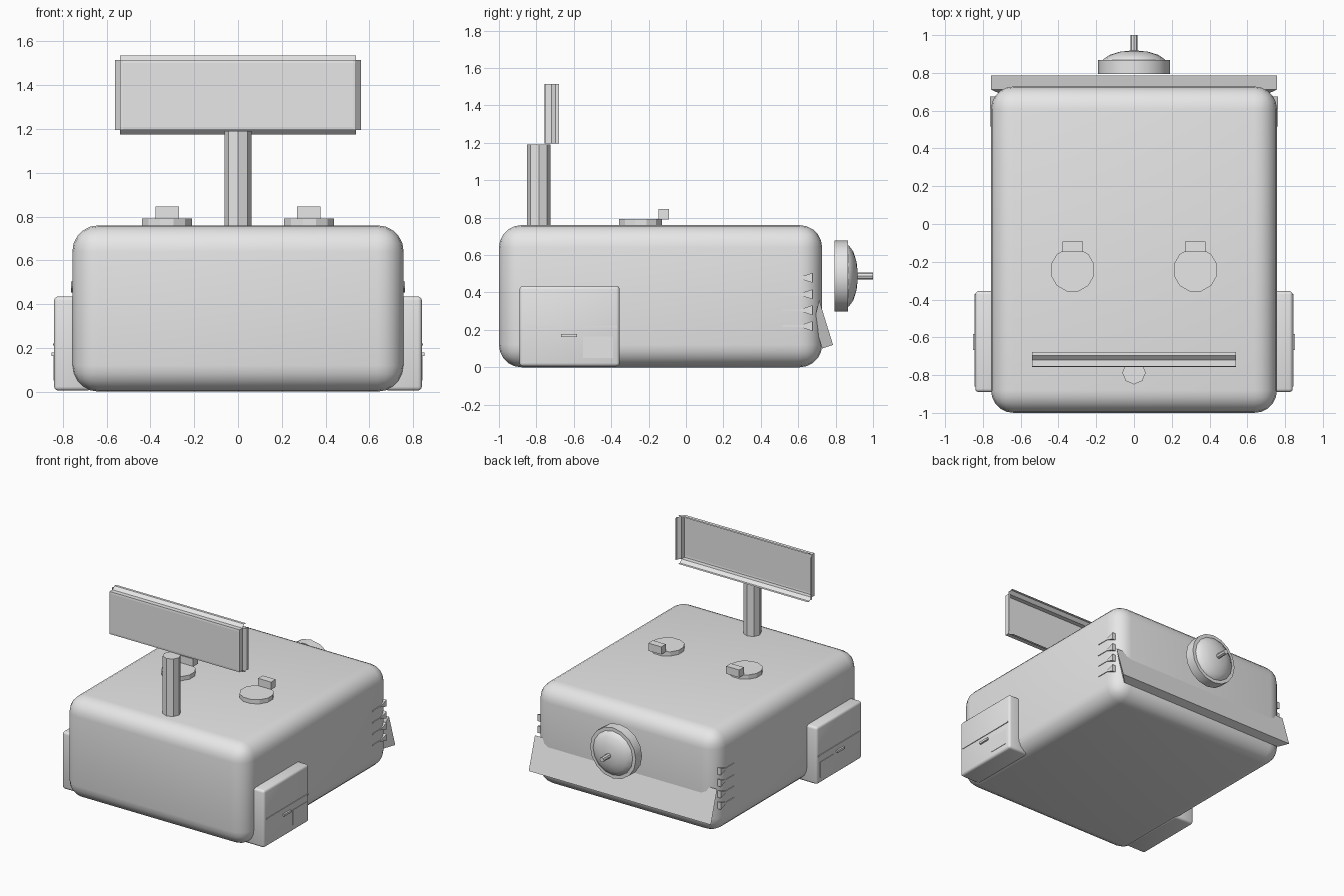
import bpy, bmesh, math
from mathutils import Matrix, Vector

if "Cube" in bpy.data.objects:
    bpy.data.objects.remove(bpy.data.objects["Cube"])

grey = bpy.data.materials.new("plain_grey")
grey.diffuse_color = (0.8, 0.8, 0.8, 1)
grey.use_nodes = True
grey.node_tree.nodes["Principled BSDF"].inputs["Base Color"].default_value = grey.diffuse_color


def finish(name, bm, smooth=False, closed=True):
    if closed:
        bmesh.ops.recalc_face_normals(bm, faces=bm.faces[:])
    me = bpy.data.meshes.new(name)
    bm.to_mesh(me)
    bm.free()
    ob = bpy.data.objects.new(name, me)
    bpy.context.collection.objects.link(ob)
    me.materials.append(grey)
    if smooth:
        bpy.context.view_layer.objects.active = ob
        ob.select_set(True)
        bpy.ops.object.shade_smooth_by_angle(angle=math.radians(35))
        ob.select_set(False)
    return ob


def box(name, lo, hi, bevel=0, segments=1):
    """Box between two corners, with optional rounded edges."""
    lo, hi = Vector(lo), Vector(hi)
    lo, hi = (Vector(map(min, lo, hi)), Vector(map(max, lo, hi)))
    bm = bmesh.new()
    bmesh.ops.create_cube(bm, size=1)
    for v in bm.verts:
        v.co = Vector([c * s for c, s in zip(v.co, hi - lo)]) + (lo + hi) / 2
    if bevel:
        bmesh.ops.bevel(bm, geom=bm.edges[:], offset=bevel, segments=segments,
                        profile=0.5, affect='EDGES')
    return finish(name, bm, bool(bevel))


def lathe(name, profile, sides, origin, along_y=False, phase=0.0, smooth=False):
    """Closed turned shape from (radius, height) points."""
    bm = bmesh.new()
    rings = [[bm.verts.new((r * math.cos(phase + 2 * math.pi * i / sides),
                            r * math.sin(phase + 2 * math.pi * i / sides), h))
              for i in range(sides)] for r, h in profile]
    for a, b in zip(rings, rings[1:]):
        for i in range(sides):
            j = (i + 1) % sides
            bm.faces.new((a[i], a[j], b[j], b[i]))
    bm.faces.new(rings[0])
    bm.faces.new(rings[-1])
    if along_y:
        bm.transform(Matrix.Rotation(-math.pi / 2, 4, 'X'))
    bm.transform(Matrix.Translation(origin))
    return finish(name, bm, smooth)


def prism(name, sections):
    """Closed shape between two matching outlines."""
    bm = bmesh.new()
    a, b = [[bm.verts.new(p) for p in s] for s in sections]
    bm.faces.new(a)
    bm.faces.new(b)
    for i in range(len(a)):
        j = (i + 1) % len(a)
        bm.faces.new((a[i], a[j], b[j], b[i]))
    return finish(name, bm)


# Main rounded body
box("body", (-0.757, -1, 0), (0.757, 0.728, 0.76), 0.12, 5)

# Sign post
lathe("sign_post", [(0.062, 0.74), (0.062, 1.192)], 8, (0, -0.787, 0))

# Sign: thin panel with an unmitred open moulding strip on each side
MOULDING = [(-0.014, -0.756), (0, -0.754), (0, -0.72), (0.021, -0.697), (0.021, -0.678)]
HALF_X, LOW, HIGH = 0.54, 1.196, 1.515
MID_Z, HALF_Z = (LOW + HIGH) / 2, (HIGH - LOW) / 2


def sheet(name, rows):
    bm = bmesh.new()
    vs = [[bm.verts.new(p) for p in r] for r in rows]
    for a, b in zip(vs, vs[1:]):
        bm.faces.new((a[0], a[1], b[1], b[0]))
    return finish(name, bm, closed=False)


px, pz = HALF_X - 0.012, HALF_Z - 0.012
sheet("sign_panel", [[(-px, -0.755, MID_Z - pz), (px, -0.755, MID_Z - pz)],
                     [(-px, -0.755, MID_Z + pz), (px, -0.755, MID_Z + pz)]])
for s, top, side in ((1, "sign_top_trim", "sign_right_trim"),
                     (-1, "sign_bottom_trim", "sign_left_trim")):
    sheet(top, [[(-s * HALF_X, y, MID_Z + s * (HALF_Z + d)),
                 (s * HALF_X, y, MID_Z + s * (HALF_Z + d))] for d, y in MOULDING])
    sheet(side, [[(s * (HALF_X + d), y, MID_Z + s * HALF_Z),
                  (s * (HALF_X + d), y, MID_Z - s * HALF_Z)] for d, y in MOULDING])

for s, tag in ((1, "right"), (-1, "left")):
    # Roof hatches with hinge blocks
    lathe(f"hatch_{tag}", [(0.118, 0.75), (0.118, 0.792)], 12,
          (s * 0.325, -0.243, 0), phase=math.pi / 12)
    box(f"hatch_hinge_{tag}", (s * 0.27, -0.147, 0.79), (s * 0.378, -0.092, 0.847))

    # Side locker with seam, small door plate and handle
    box(f"locker_{tag}", (s * 0.67, -0.89, 0.005), (s * 0.84, -0.355, 0.435), 0.018, 3)
    box(f"locker_seam_{tag}", (s * 0.836, -0.86, 0.212), (s * 0.845, -0.37, 0.220))
    box(f"locker_door_{tag}", (s * 0.836, -0.55, 0.05), (s * 0.843, -0.39, 0.165))
    box(f"locker_handle_{tag}", (s * 0.83, -0.667, 0.163), (s * 0.853, -0.583, 0.179))

    # Row of flared vents near the rear corner
    outline = [(0.515, -0.005), (0.61, -0.005), (0.675, -0.026),
               (0.675, 0.026), (0.61, 0.005), (0.515, 0.005)]
    for n, z in enumerate((0.22, 0.305, 0.39, 0.478)):
        prism(f"vent_{tag}_{n + 1}", [[(s * x, y, z + dz) for y, dz in outline]
                                      for x in (0.69, 0.762)])

# Tilted rear bumper, narrowing toward the body
BUMPER = [(0.757, 0.712, 0.36), (0.757, 0.786, 0.12), (0.70, 0.728, 0.10), (0.70, 0.685, 0.245)]
prism("rear_bumper", [[(s * x, y, z) for x, y, z in BUMPER] for s in (1, -1)])

# Rear disc: rim, dome and centre pin
lathe("rear_disc", [(0.19, 0.793), (0.19, 0.867)], 16, (0, 0, 0.488), True, smooth=True)
lathe("rear_dome", [(0.168, 0.86), (0.162, 0.872), (0.13, 0.895), (0.075, 0.912), (0.02, 0.918)],
      16, (0, 0, 0.488), True, smooth=True)
lathe("rear_pin", [(0.018, 0.9), (0.018, 1.0)], 8, (0, 0, 0.488), True)
